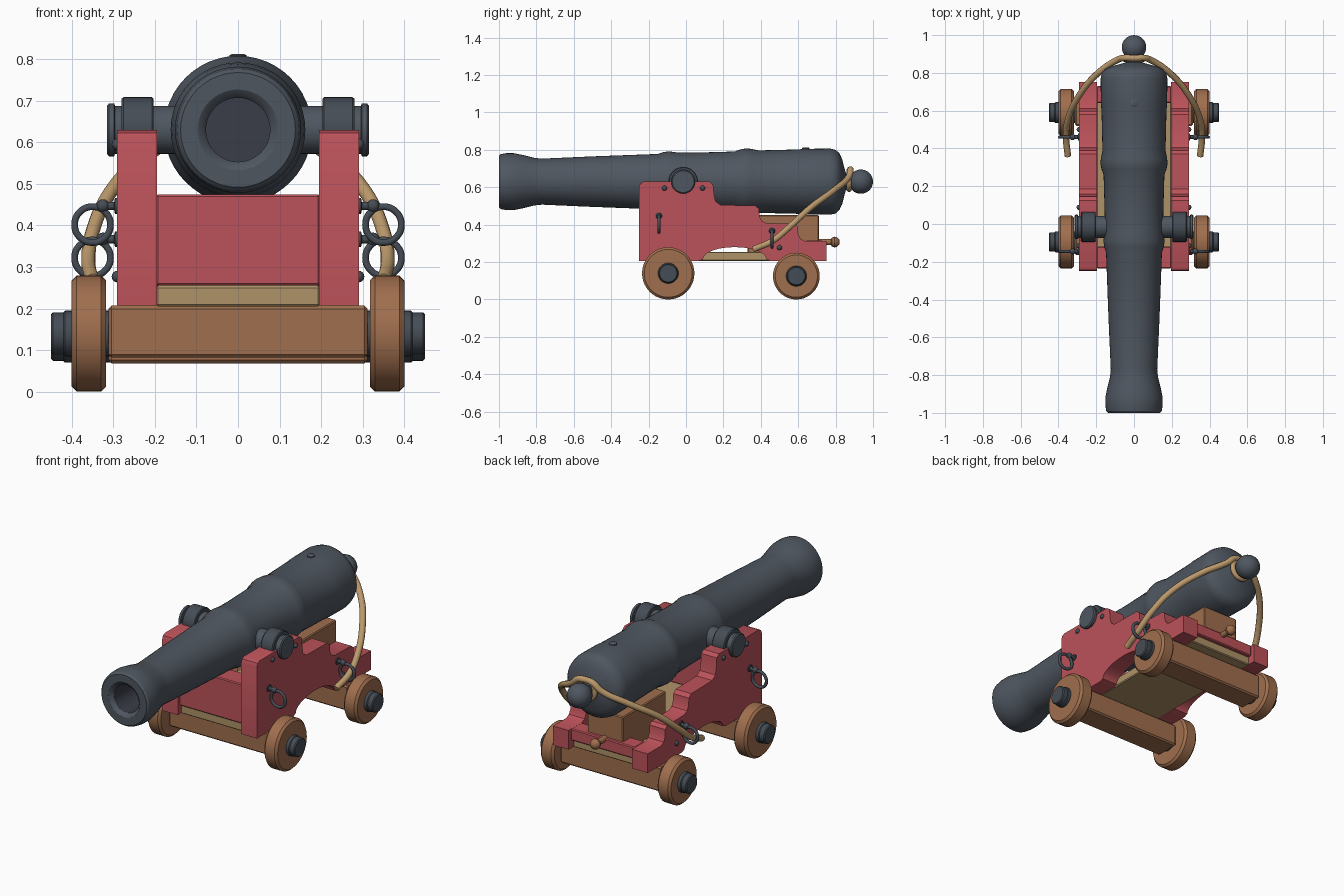
import bpy, bmesh, math
from mathutils import Vector, Matrix

if "Cube" in bpy.data.objects:
    bpy.data.objects.remove(bpy.data.objects["Cube"])


def material(name, rgb):
    m = bpy.data.materials.new(name)
    m.diffuse_color = (*rgb, 1)
    m.use_nodes = True
    m.node_tree.nodes["Principled BSDF"].inputs["Base Color"].default_value = m.diffuse_color
    return m


GUN = material("gun_metal", (0.078, 0.094, 0.117))
IRON = material("dark_iron", (0.060, 0.073, 0.090))
BORE = material("bore_shadow_grey", (0.042, 0.045, 0.065))
RED = material("red_paint", (0.50, 0.085, 0.102))
WOOD = material("brown_wood", (0.35, 0.157, 0.075))
TAN = material("pale_wood", (0.43, 0.29, 0.14))
ROPE = material("rope_tan", (0.50, 0.32, 0.15))


def finish(name, bm, *mats, bevel=0):
    bmesh.ops.recalc_face_normals(bm, faces=bm.faces[:])
    if bevel:
        edges = [e for e in bm.edges if len(e.link_faces) == 2 and e.calc_face_angle() > 0.6]
        bmesh.ops.bevel(bm, geom=edges, offset=bevel, segments=1, affect='EDGES', profile=0.5)
    me = bpy.data.meshes.new(name)
    bm.to_mesh(me)
    bm.free()
    for m in mats:
        me.materials.append(m)
    me.shade_smooth()
    me.set_sharp_from_angle(angle=math.radians(32))
    ob = bpy.data.objects.new(name, me)
    bpy.context.collection.objects.link(ob)
    return ob


def box(name, lo, hi, mat, bevel=0.005):
    lo, hi = Vector(lo), Vector(hi)
    bm = bmesh.new()
    bmesh.ops.create_cube(bm, size=1)
    for v in bm.verts:
        v.co = Vector([v.co[i] * (hi[i] - lo[i]) + (lo[i] + hi[i]) / 2 for i in range(3)])
    return finish(name, bm, mat, bevel=bevel)


def lathe(name, profile, axis, origin, *mats, seg=48, rule=None):
    """Spin (distance along axis, radius) pairs about a world axis."""
    axis = Vector(axis)
    bm = bmesh.new()
    vs = [bm.verts.new((r, 0, d)) for d, r in profile]
    es = [bm.edges.new(p) for p in zip(vs, vs[1:])]
    bmesh.ops.spin(bm, geom=vs + es, axis=(0, 0, 1), cent=(0, 0, 0),
                   angle=math.tau, steps=seg, use_duplicate=False)
    bmesh.ops.remove_doubles(bm, verts=bm.verts[:], dist=1e-5)
    rot = Vector((0, 0, 1)).rotation_difference(axis).to_matrix().to_4x4()
    bm.transform(Matrix.Translation(origin) @ rot)
    if rule:
        for f in bm.faces:
            f.material_index = rule(f.calc_center_median())
    return finish(name, bm, *mats)


def ball(name, pos, r, mat, seg=16):
    bm = bmesh.new()
    bmesh.ops.create_uvsphere(bm, u_segments=seg, v_segments=seg // 2 + 2, radius=r,
                              matrix=Matrix.Translation(pos))
    return finish(name, bm, mat)


def tube(name, pts, r, mat, cyclic=False):
    cu = bpy.data.curves.new(name, 'CURVE')
    cu.dimensions = '3D'
    cu.bevel_depth, cu.bevel_resolution, cu.resolution_u = r, 3, 8
    cu.use_fill_caps = True
    sp = cu.splines.new('BEZIER')
    sp.bezier_points.add(len(pts) - 1)
    for p, co in zip(sp.bezier_points, pts):
        p.co = co
        p.handle_left_type = p.handle_right_type = 'AUTO'
    sp.use_cyclic_u = cyclic
    cu.materials.append(mat)
    ob = bpy.data.objects.new(name, cu)
    bpy.context.collection.objects.link(ob)
    return ob


AXIS_Z = 0.63

# Barrel with hollow bore, reinforcing rings and breech knob
profile = [(-0.62, 0), (-0.62, 0.077), (-0.98, 0.077), (-0.992, 0.085), (-1, 0.097), (-1, 0.138),
           (-0.99, 0.147), (-0.96, 0.152), (-0.92, 0.152), (-0.87, 0.142), (-0.81, 0.127),
           (-0.77, 0.123), (-0.5, 0.135), (-0.15, 0.148), (-0.12, 0.158), (-0.09, 0.162),
           (-0.05, 0.156), (0.05, 0.155), (0.26, 0.161), (0.29, 0.172), (0.32, 0.178), (0.35, 0.175),
           (0.39, 0.167), (0.6, 0.172), (0.63, 0.175), (0.77, 0.177), (0.80, 0.170), (0.82, 0.152),
           (0.835, 0.12), (0.845, 0.08), (0.855, 0.045), (0.87, 0.035), (0.885, 0.036)]
profile += [(0.935 - 0.065 * math.cos(a), 0.065 * math.sin(a))
            for a in [math.radians(40 + 14 * i) for i in range(10)]] + [(1.0, 0)]
lathe("barrel", profile, (0, 1, 0), (0, 0, AXIS_Z), GUN, BORE,
      rule=lambda c: int(c.y < -0.6 and math.hypot(c.x, c.z - AXIS_Z) < 0.078))
lathe("vent", [(0, 0), (0, 0.021), (0.012, 0.021), (0.016, 0.014), (0.016, 0)],
      (0, 0, 1), (0, 0.64, AXIS_Z + 0.167), GUN, seg=16)

# Carriage bed, cross pieces and elevating wedge
box("carriage_bed", (-0.197, -0.22, 0.205), (0.197, 0.71, 0.255), TAN)
box("front_transom", (-0.197, -0.235, 0.255), (0.197, -0.12, 0.475), RED)
box("rear_transom", (-0.197, 0.64, 0.25), (0.197, 0.73, 0.315), RED)
box("elevating_wedge", (-0.11, 0.33, 0.25), (0.11, 0.71, 0.452), WOOD)
lathe("wedge_handle", [(0, 0), (0, 0.016), (0.10, 0.016), (0.105, 0.024), (0.12, 0.029),
                       (0.135, 0.024), (0.145, 0.012), (0.147, 0)],
      (0, 1, 0), (0, 0.675, 0.307), WOOD, seg=20)

# Stepped cheek outline (y, z) with an arched underside
cheek = [(-0.25, 0.207), (-0.25, 0.605), (-0.243, 0.622), (-0.225, 0.63), (0.125, 0.63), (0.145, 0.615),
         (0.15, 0.56), (0.158, 0.525), (0.185, 0.505), (0.37, 0.502), (0.39, 0.485), (0.393, 0.445),
         (0.405, 0.42), (0.43, 0.408), (0.58, 0.405), (0.598, 0.39), (0.60, 0.35), (0.612, 0.325),
         (0.635, 0.313), (0.752, 0.313), (0.752, 0.207), (0.45, 0.207)]
cheek += [(0.26 + 0.17 * math.cos(a), 0.215 + 0.065 * math.sin(a))
          for a in [math.pi * i / 12 for i in range(13)]] + [(0.07, 0.207)]

AXLES = {"front": (-0.095, 0.14, 0.082), "rear": (0.59, 0.125, 0.068)}
for n, (y, r, low) in AXLES.items():
    box(n + "_axle", (-0.312, y - 0.07, low), (0.312, y + 0.07, 0.207), WOOD, 0.008)

for side, s in (("right", 1), ("left", -1)):
    out = (s, 0, 0)
    # Cheek board
    bm = bmesh.new()
    f = bm.faces.new([bm.verts.new((s * 0.195, y, z)) for y, z in cheek])
    g = bmesh.ops.extrude_face_region(bm, geom=[f])
    bmesh.ops.translate(bm, vec=(s * 0.096, 0, 0),
                        verts=[v for v in g["geom"] if isinstance(v, bmesh.types.BMVert)])
    finish(side + "_cheek", bm, RED)

    # Trunnion and its cap
    lathe(side + "_trunnion", [(0.1, 0), (0.1, 0.058), (0.296, 0.058), (0.298, 0.064), (0.310, 0.064),
                               (0.315, 0.058), (0.315, 0)], out, (0, -0.015, AXIS_Z), GUN, seg=32)
    lathe(side + "_trunnion_cap", [(0.203, 0), (0.203, 0.075), (0.207, 0.079), (0.275, 0.079),
                                   (0.28, 0.075), (0.28, 0)], out, (0, -0.015, AXIS_Z), IRON, seg=32)

    # Wheels and hubs
    for n, (y, r, low) in AXLES.items():
        lathe(f"{n}_{side}_wheel", [(0.318, 0), (0.318, r - 0.012), (0.33, r), (0.388, r),
                                    (0.40, r - 0.012), (0.40, 0)], out, (0, y, r), WOOD, seg=40)
        lathe(f"{n}_{side}_hub", [(0.30, 0), (0.30, 0.055), (0.402, 0.055), (0.416, 0.055), (0.42, 0.051),
                                  (0.445, 0.051), (0.45, 0.046), (0.45, 0)], out, (0, y, r), IRON, seg=28)

    # Bolt heads on the cheek
    for i, (y, z) in enumerate([(-0.115, 0.595), (0.088, 0.595), (0.50, 0.277)]):
        ball(f"{side}_bolt_{i}", (s * 0.29, y, z), 0.014, IRON, 12)

    # Eye bolts with hanging rings
    for n, y, z in (("front", -0.145, 0.447), ("rear", 0.46, 0.367)):
        lathe(f"{n}_{side}_eye_bolt", [(0.285, 0), (0.285, 0.019), (0.296, 0.019), (0.298, 0.010),
                                       (0.325, 0.010), (0.33, 0)], out, (0, y, z), IRON, seg=16)
        ball(f"{n}_{side}_eye", (s * 0.325, y, z), 0.016, IRON, 12)
        tube(f"{n}_{side}_ring", [(s * 0.35 + 0.043 * math.cos(a), y, z - 0.045 + 0.043 * math.sin(a))
                                  for a in [math.tau * i / 8 for i in range(8)]], 0.0085, IRON, True)

# Breech rope looped over the knob's neck and run through the rear rings
half = [(0.045, 0.88, 0.69), (0.085, 0.87, 0.655), (0.20, 0.79, 0.583), (0.30, 0.665, 0.49),
        (0.35, 0.55, 0.385), (0.36, 0.465, 0.315), (0.35, 0.36, 0.268)]
path = [(-x, y, z) for x, y, z in reversed(half)] + [(0, 0.878, 0.695)] + half
tube("breech_rope", path, 0.017, ROPE)
tube("rope_neck_loop", [(0.05 * math.cos(a), 0.872, AXIS_Z + 0.01 + 0.052 * math.sin(a))
                        for a in [math.tau * i / 8 for i in range(8)]], 0.014, ROPE, True)
